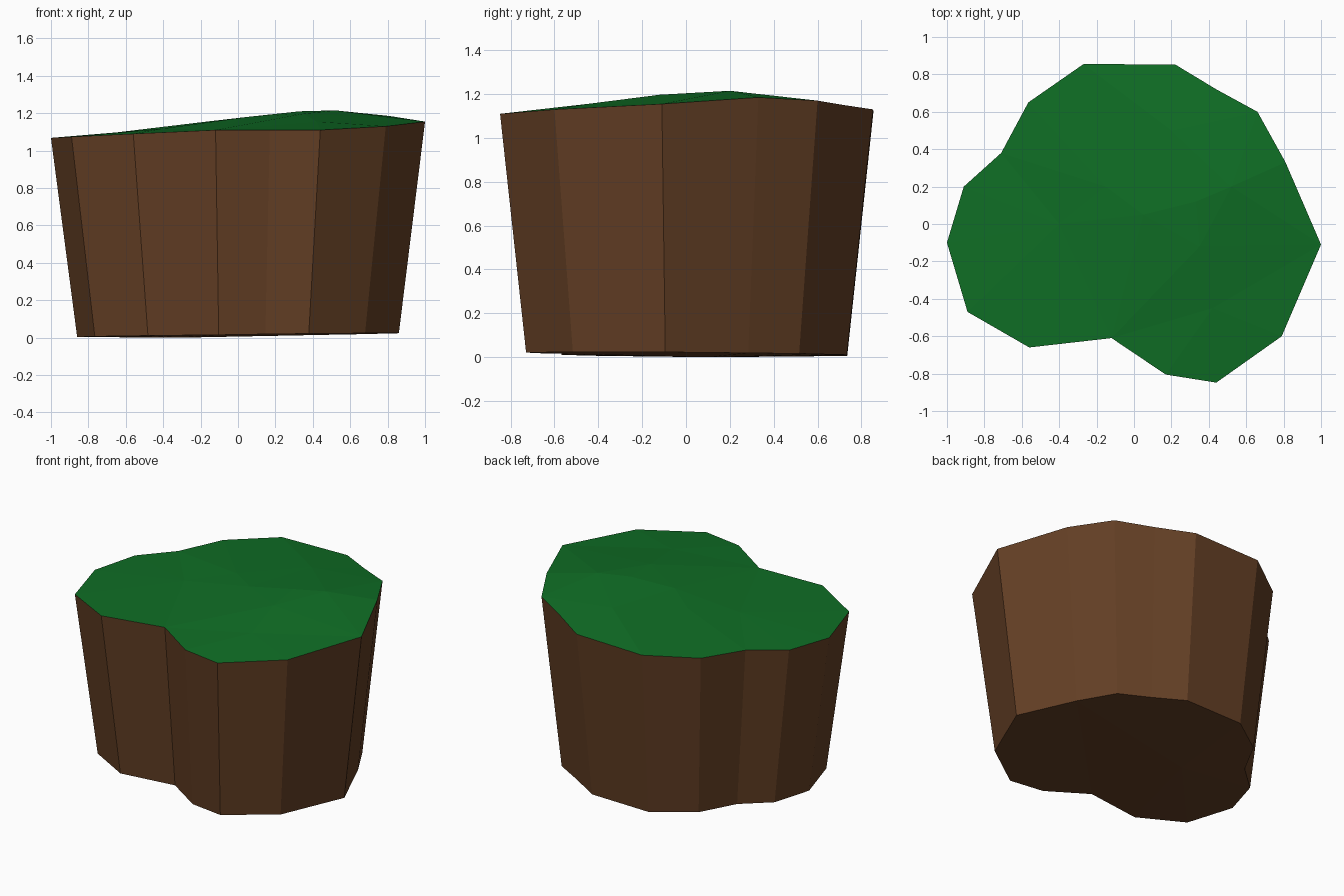
import bpy, bmesh
from mathutils import Vector
from mathutils.geometry import delaunay_2d_cdt

if "Cube" in bpy.data.objects:
    bpy.data.objects.remove(bpy.data.objects["Cube"])

# Rim of the grassy top, counter-clockwise (x, y, z)
RIM = [(1.0, -.11, 1.155), (.81, .33, 1.185), (.66, .60, 1.17), (.44, .72, 1.15),
       (.22, .853, 1.13), (-.27, .855, 1.12), (-.565, .65, 1.10), (-.71, .38, 1.09),
       (-.91, .20, 1.075), (-1.0, -.10, 1.068), (-.89, -.47, 1.074), (-.56, -.66, 1.09),
       (-.12, -.61, 1.11), (.17, -.805, 1.11), (.44, -.848, 1.11), (.79, -.60, 1.13)]
# Gentle hill points inside the rim
HILL = [(.33, .12, 1.21), (.52, .2, 1.215), (.05, .05, 1.18), (.35, -.12, 1.197),
        (-.15, .2, 1.157), (-.4, .0, 1.118), (.2, .5, 1.178), (.42, -.45, 1.155)]
# Foot: same outline drawn in, on a slight slope
FOOT = [(x * .86, y * .86, .013 + .01 * x - .005 * y) for x, y, z in RIM]


def material(name, rgb):
    m = bpy.data.materials.new(name)
    m.diffuse_color = (*rgb, 1)
    m.use_nodes = True
    m.node_tree.nodes["Principled BSDF"].inputs["Base Color"].default_value = m.diffuse_color
    return m


def make(name, verts, faces, mat):
    me = bpy.data.meshes.new(name)
    me.from_pydata(verts, [], faces)
    me.materials.append(mat)
    ob = bpy.data.objects.new(name, me)
    bpy.context.collection.objects.link(ob)
    return ob


def cap(outline, inner):
    """Triangles filling the outline through the inner points."""
    pts = outline + inner
    n = len(outline)
    res = delaunay_2d_cdt([Vector(p[:2]) for p in pts], [], [list(range(n))], 1, 1e-5)
    order = [o[0] for o in res[3]]
    return pts, [[order[i] for i in f] for f in res[2]]


grass = material("grass green", (.0048, .156, .0185))
earth = material("earth brown", (.127, .05, .018))

# Grass surface
make("grass_top", *cap(RIM, HILL), grass)

# Earth walls and underside
n = len(RIM)
pts, under = cap(FOOT, [(-.3, .1, 0.0)])
walls = [[i, (i + 1) % n, len(pts) + (i + 1) % n, len(pts) + i] for i in range(n)]
make("earth_block", pts + RIM, walls + [f[::-1] for f in under], earth)
